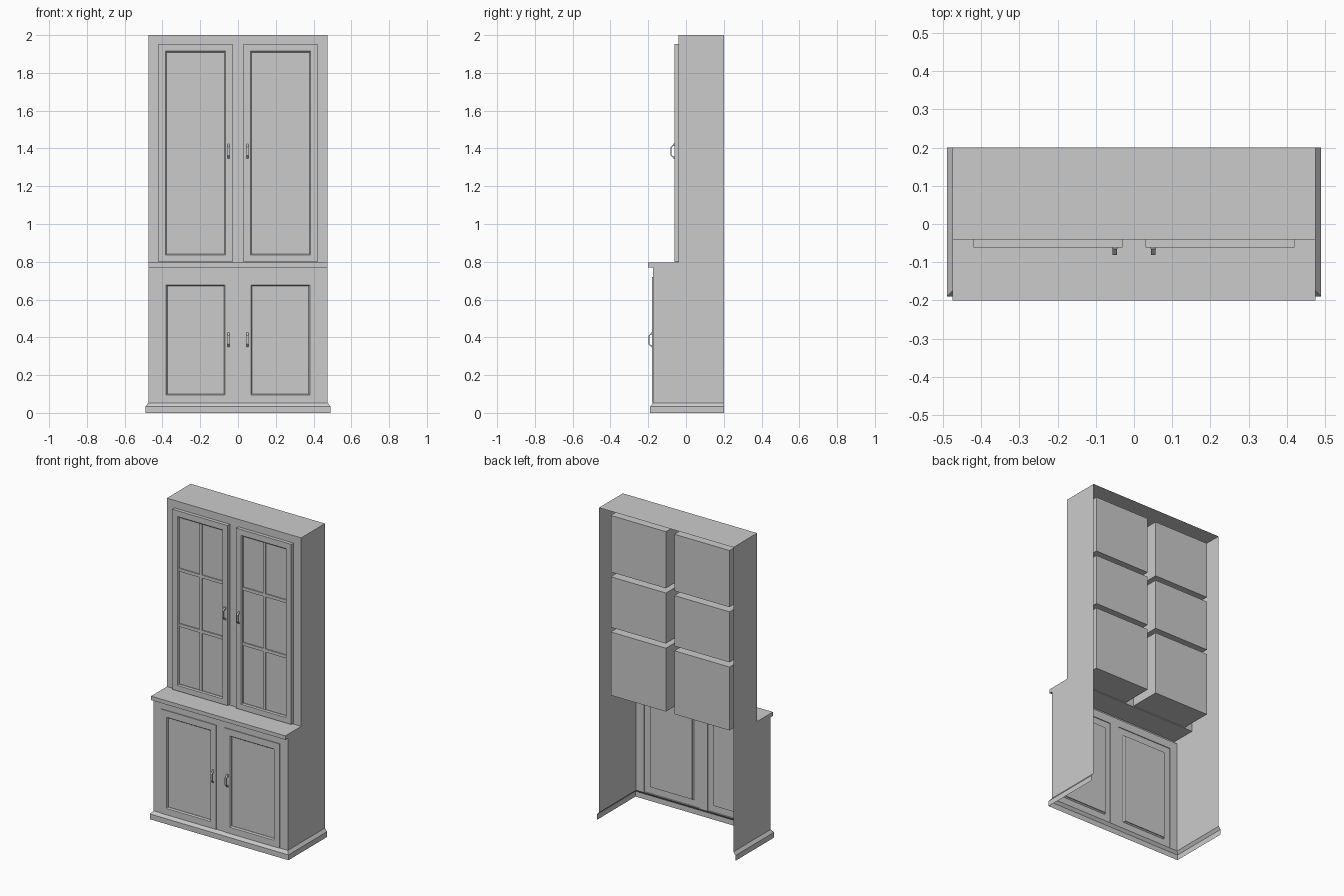
import bpy, bmesh

if "Cube" in bpy.data.objects:
    bpy.data.objects.remove(bpy.data.objects["Cube"])

W, BACK = 0.475, 0.2
UP_Y, LOW_Y = -0.04, -0.175   # upper and lower front planes
COUNTER_Z = 0.795


def make(name, verts, faces):
    """Half-model mesh, mirrored across x = 0."""
    me = bpy.data.meshes.new(name)
    me.from_pydata(verts, [], faces)
    ob = bpy.data.objects.new(name, me)
    bpy.context.collection.objects.link(ob)
    mod = ob.modifiers.new("mirror", 'MIRROR')
    mod.use_clip = True
    return ob


def rings(name, rects, fill=True):
    """Front-facing panel stepped through nested rectangles (x0, x1, z0, z1, y)."""
    verts, faces = [], []
    for x0, x1, z0, z1, y in rects:
        verts += [(x0, y, z0), (x1, y, z0), (x1, y, z1), (x0, y, z1)]
    for r in range(len(rects) - 1):
        a, b = r * 4, r * 4 + 4
        for i in range(4):
            j = (i + 1) % 4
            faces.append((a + i, a + j, b + j, b + i))
    if fill:
        n = len(verts) - 4
        faces.append((n, n + 1, n + 2, n + 3))
    return make(name, verts, faces)


def strip(name, profile):
    """Sheet following a (y, z) profile from the middle to the side."""
    n = len(profile)
    verts = [(x, y, z) for x in (0, W) for y, z in profile]
    faces = [(i, i + 1, n + i + 1, n + i) for i in range(n - 1)]
    return make(name, verts, faces)


def prism(name, profile, x0, x1):
    """Solid from a closed (y, z) profile."""
    n = len(profile)
    verts = [(x, y, z) for x in (x0, x1) for y, z in profile]
    faces = [(i, (i + 1) % n, n + (i + 1) % n, n + i) for i in range(n)]
    faces += [tuple(range(n))[::-1], tuple(range(n, 2 * n))]
    ob = make(name, verts, faces)
    bm = bmesh.new()
    bm.from_mesh(ob.data)
    bmesh.ops.recalc_face_normals(bm, faces=bm.faces)
    bm.to_mesh(ob.data)
    bm.free()
    return ob


def box(name, x0, x1, y0, y1, z0, z1):
    return prism(name, [(y0, z0), (y1, z0), (y1, z1), (y0, z1)], x0, x1)


# Thin side walls, top and counter (the cabinet is open at the back and below)
side = [(LOW_Y, 0.05), (BACK, 0.05), (BACK, 2), (UP_Y, 2), (UP_Y, COUNTER_Z),
        (-0.2, COUNTER_Z), (-0.2, 0.77), (LOW_Y, 0.77)]
make("side_wall", [(W, y, z) for y, z in side], [tuple(range(len(side)))])
strip("top", [(BACK, 2), (UP_Y, 2)])
strip("counter", [(UP_Y, COUNTER_Z), (-0.2, COUNTER_Z), (-0.2, 0.77), (LOW_Y, 0.77)])

# Upper front with raised glazed door frame
rings("upper_front_and_door", [
    (0, W, COUNTER_Z, 2, UP_Y),
    (0.03, 0.42, 0.80, 1.952, UP_Y),
    (0.03, 0.42, 0.80, 1.952, -0.062),
    (0.066, 0.384, 0.835, 1.915, -0.062),
    (0.072, 0.378, 0.841, 1.909, -0.056),
    (0.072, 0.378, 0.841, 1.909, -0.048)], fill=False)
rings("door_glass", [(0.072, 0.378, 0.841, 1.909, -0.049)])

# Glazing bars
bars = (1.22, 1.573)
box("glazing_bar_vertical", 0.216, 0.234, -0.056, -0.048, 0.841, 1.909)
for z in bars:
    box("glazing_bar_horizontal", 0.072, 0.378, -0.0555, -0.048, z - 0.01, z + 0.01)

# Shelf compartments, seen from behind as separate shells
for z0, z1 in ((0.80, 1.205), (1.235, 1.558), (1.588, 1.95)):
    r = (0.03, 0.42, z0, z1)
    rings("shelf_compartment", [(*r, UP_Y), (*r, 0.16)])

# Lower front with raised door and recessed panel
rings("lower_front_and_door", [
    (0, W, 0.05, 0.77, LOW_Y),
    (0.03, 0.42, 0.054, 0.72, LOW_Y),
    (0.03, 0.42, 0.054, 0.72, -0.18),
    (0.068, 0.38, 0.095, 0.678, -0.18),
    (0.074, 0.374, 0.101, 0.672, -0.172),
    (0.074, 0.374, 0.101, 0.672, -0.168)])

# Skirting: half a U-shaped sweep with a sloped top
verts, n = [], 3
for off, z in ((0.015, 0), (0.015, 0.034), (0.0, 0.053)):
    verts += [(0, LOW_Y - off, z), (W + off, LOW_Y - off, z), (W + off, BACK, z)]
make("skirting", verts, [(r * n + i, r * n + i + 1, r * n + n + i + 1, r * n + n + i)
                         for r in range(2) for i in range(2)])

# Bowed handles with feet
for label, y, z in (("upper", -0.062, 1.385), ("lower", -0.18, 0.387)):
    h, d, t = 0.041, 0.019, 0.005
    prism(label + "_handle", [
        (y, z - h), (y - d, z - h + 0.019), (y - d, z + h - 0.019), (y, z + h),
        (y, z + h - 0.008), (y - d + t, z + h - 0.021),
        (y - d + t, z - h + 0.021), (y, z - h + 0.008)], 0.045, 0.056)
    for s in (-1, 1):
        c = z + s * (h - 0.006)
        box(label + "_handle_foot", 0.043, 0.058, y - 0.003, y, c - 0.007, c + 0.007)
